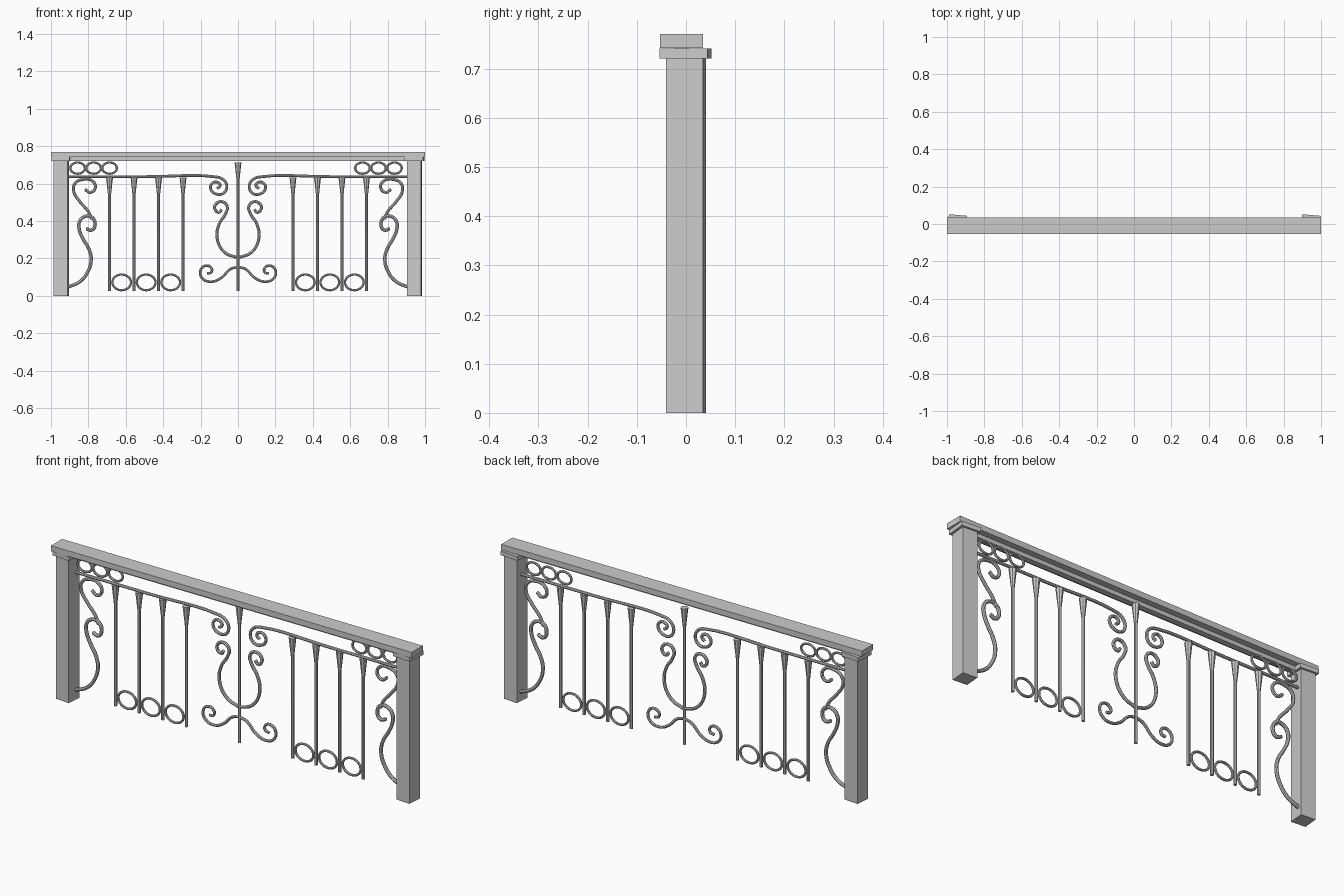
import bpy
from math import radians, cos, sin, pi

if "Cube" in bpy.data.objects:
    bpy.data.objects.remove(bpy.data.objects["Cube"])

IRON_Y = 0.012


def box(name, x, y, z0, z1, sx, sy, turn=0):
    bpy.ops.mesh.primitive_cube_add(size=1, location=(x, y, (z0 + z1) / 2),
                                    rotation=(0, 0, radians(turn)))
    ob = bpy.context.object
    ob.name = name
    ob.scale = (sx, sy, z1 - z0)


def tube(name, pts, r, radii=None, kind='BEZIER', cyclic=False, sides=2):
    cu = bpy.data.curves.new(name, 'CURVE')
    cu.dimensions = '3D'
    cu.bevel_depth = r
    cu.bevel_resolution = sides
    cu.resolution_u = 6
    cu.use_fill_caps = True
    sp = cu.splines.new(kind)
    data = sp.bezier_points if kind == 'BEZIER' else sp.points
    data.add(len(pts) - 1)
    for i, (x, z) in enumerate(pts):
        p = data[i]
        if kind == 'BEZIER':
            p.co = (x, IRON_Y, z)
            p.handle_left_type = p.handle_right_type = 'AUTO'
        else:
            p.co = (x, IRON_Y, z, 1)
        p.radius = radii[i] if radii else 1
    sp.use_cyclic_u = cyclic
    ob = bpy.data.objects.new(name, cu)
    bpy.context.collection.objects.link(ob)
    bpy.ops.object.select_all(action='DESELECT')
    ob.select_set(True)
    bpy.context.view_layer.objects.active = ob
    bpy.ops.object.convert(target='MESH')
    bpy.ops.object.shade_smooth_by_angle()


def ring(name, x, z, rx, rz):
    n = 32
    pts = [(x + rx * cos(2 * pi * i / n), z + rz * sin(2 * pi * i / n)) for i in range(n)]
    tube(name, pts, 0.006, kind='POLY', cyclic=True)


def baluster(name, x, top):
    # slim rod with a flared collar at the top
    tube(name, [(x, 0.027), (x, top - 0.095), (x, top - 0.02), (x, top)], 0.008,
         radii=[1, 1, 2.0, 2.3], kind='POLY')


# handrail and the bar under it
box("handrail", 0, -0.009, 0.742, 0.77, 2.0, 0.088)
box("under_rail_bar", 0, -0.009, 0.722, 0.743, 1.81, 0.028)

# posts with caps, both turned slightly
for side, x in (("left", -0.945), ("right", 0.944)):
    box(side + "_post", x, 0, 0, 0.722, 0.0757, 0.0757, -4.8)
    box(side + "_post_cap", x, -0.001, 0.72, 0.741, 0.098, 0.098, -4.8)

# scroll paths for the right half
scrolls = {
    "top_rod_scroll": (0.0075, [(0.905, 0.637), (0.5, 0.637), (0.13, 0.637), (0.08, 0.622),
                       (0.06, 0.584), (0.08, 0.547), (0.12, 0.546), (0.146, 0.572),
                       (0.139, 0.60), (0.112, 0.608), (0.096, 0.59), (0.112, 0.573)]),
    "lyre_scroll": (0.008, [(0, 0.203), (0.072, 0.233), (0.112, 0.31), (0.10, 0.385),
                    (0.066, 0.44), (0.058, 0.478), (0.085, 0.503), (0.12, 0.488),
                    (0.121, 0.458), (0.10, 0.447), (0.088, 0.462)]),
    "foot_scroll": (0.007, [(0, 0.155), (0.04, 0.143), (0.09, 0.096), (0.14, 0.076),
                    (0.187, 0.09), (0.202, 0.128), (0.18, 0.159), (0.145, 0.152),
                    (0.142, 0.127), (0.165, 0.119)]),
    "side_upper_scroll": (0.008, [(0.818, 0.57), (0.79, 0.553), (0.763, 0.578), (0.78, 0.615),
                          (0.832, 0.622), (0.872, 0.60), (0.878, 0.557), (0.845, 0.503),
                          (0.80, 0.45), (0.782, 0.41)]),
    "side_lower_scroll": (0.009, [(0.812, 0.36), (0.782, 0.352), (0.764, 0.385), (0.786, 0.423),
                          (0.824, 0.422), (0.848, 0.395), (0.848, 0.352), (0.826, 0.30),
                          (0.797, 0.25), (0.785, 0.193), (0.806, 0.123), (0.85, 0.073),
                          (0.91, 0.047)]),
}

# mirrored ironwork
for s, side in ((-1, "left"), (1, "right")):
    for name, (r, path) in scrolls.items():
        tube(f"{side}_{name}", [(s * x, z) for x, z in path], r)
    for i in range(4):
        baluster(f"{side}_baluster_{i}", s * (0.294 + 0.131 * i), 0.632)
    for i in range(3):
        ring(f"{side}_bottom_ring_{i}", s * (0.36 + 0.131 * i), 0.072, 0.05, 0.042)
        ring(f"{side}_top_ring_{i}", s * (0.676 + 0.0855 * i) - 0.0105, 0.683, 0.039, 0.03)

# central rod
baluster("centre_rod", 0, 0.712)
